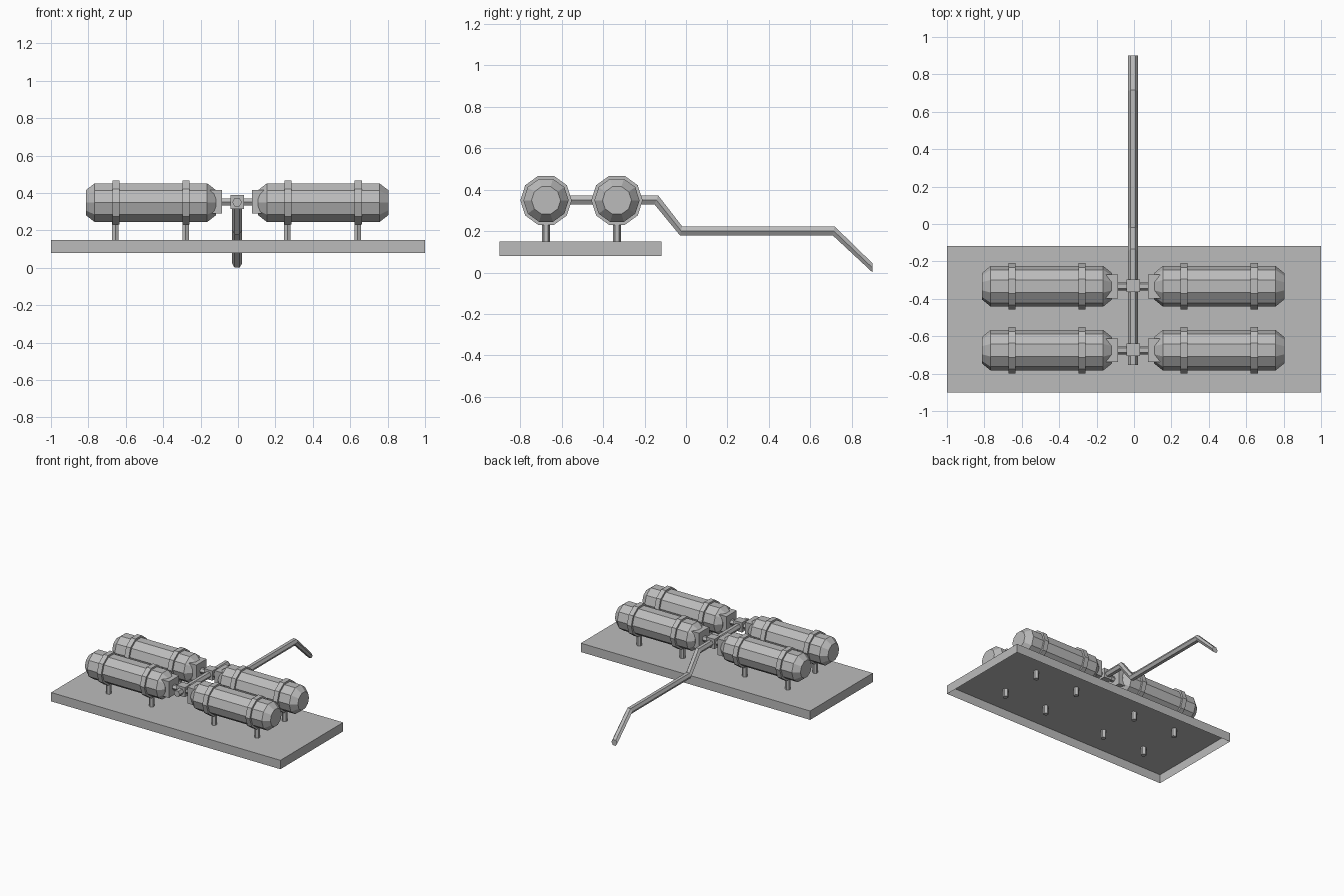
import bpy, bmesh, math
from mathutils import Vector

cube = bpy.data.objects.get("Cube")
if cube:
    bpy.data.objects.remove(cube)

grey = bpy.data.materials.new("plain grey")
grey.use_nodes = True
grey.diffuse_color = (0.5, 0.5, 0.5, 1)
grey.node_tree.nodes["Principled BSDF"].inputs["Base Color"].default_value = (0.5, 0.5, 0.5, 1)

MID = -0.005          # x of the symmetry line
AXIS = 0.348          # height of tank and pipe axes
ROWS = {"front": -0.675, "back": -0.333}
SIDES = {"left": 1, "right": -1}


def finish(name, bm):
    mesh = bpy.data.meshes.new(name)
    bm.to_mesh(mesh)
    bm.free()
    mesh.materials.append(grey)
    obj = bpy.data.objects.new(name, mesh)
    bpy.context.collection.objects.link(obj)
    return obj


def loft(name, rings):
    """Skin a row of point rings and cap both ends."""
    bm = bmesh.new()
    loops = [[bm.verts.new(p) for p in ring] for ring in rings]
    n = len(loops[0])
    for a, b in zip(loops, loops[1:]):
        for i in range(n):
            j = (i + 1) % n
            bm.faces.new((a[i], a[j], b[j], b[i]))
    bm.faces.new(loops[0])
    bm.faces.new(loops[-1])
    bmesh.ops.recalc_face_normals(bm, faces=bm.faces)
    return finish(name, bm)


def circle(n):
    return [(math.cos(i * math.tau / n), math.sin(i * math.tau / n)) for i in range(n)]


def lathe_x(name, profile, y, z, sides):
    """Turn (x, radius) pairs about an axis along x."""
    return loft(name, [[(x, y + r * c, z + r * s) for c, s in circle(sides)]
                       for x, r in profile])


def box(name, centre, size, open_bottom=False):
    bm = bmesh.new()
    bmesh.ops.create_cube(bm, size=1)
    bmesh.ops.scale(bm, vec=size, verts=bm.verts)
    bmesh.ops.translate(bm, vec=centre, verts=bm.verts)
    if open_bottom:
        bottom = [f for f in bm.faces if f.normal.z < -0.9]
        bmesh.ops.delete(bm, geom=bottom, context="FACES_ONLY")
    return finish(name, bm)


# Base tray, open underneath
box("base_tray", (0, -0.509, 0.114), (2, 0.782, 0.07), open_bottom=True)

# Bent main pipe: y, z and backward lean of the lower edge at each bend
path = [(-0.755, 0.35, 0), (-0.143, 0.35, -0.01), (-0.024, 0.201, -0.006),
        (0.712, 0.201, -0.005), (0.9, 0.022, 0)]
loft("main_pipe", [[(MID + 0.026 * c, y - lean * s, z + 0.0253 * s) for c, s in circle(6)]
                   for y, z, lean in path])

for row, y in ROWS.items():
    # Junction block on the main pipe
    box(f"{row}_junction", (MID, y + 0.003, 0.351), (0.072, 0.068, 0.076))
    for side, d in SIDES.items():
        tag = f"{row}_{side}"
        # Tank with chamfered ends
        tank = [(0.112, 0.07), (0.16, 0.109), (0.761, 0.109), (0.809, 0.07)]
        lathe_x(f"{tag}_tank", [(MID + d * x, r) for x, r in tank], y, AXIS, 10)
        # Valve block and feed pipe
        box(f"{tag}_valve", (MID + d * 0.13, y, 0.353), (0.1, 0.128, 0.128))
        lathe_x(f"{tag}_feed_pipe", [(MID + d * 0.02, 0.022), (MID + d * 0.1, 0.022)],
                y, 0.351, 6)
        # Straps and their posts
        for place, x in (("inner", 0.272), ("outer", 0.648)):
            cx = MID + d * x
            lathe_x(f"{tag}_{place}_strap", [(cx - 0.019, 0.124), (cx + 0.019, 0.124)],
                    y, AXIS, 10)
            loft(f"{tag}_{place}_post",
                 [[(cx - 0.003 + 0.02 * s, y + 0.02 * c, z) for c, s in circle(6)]
                  for z in (0.085, 0.26)])
